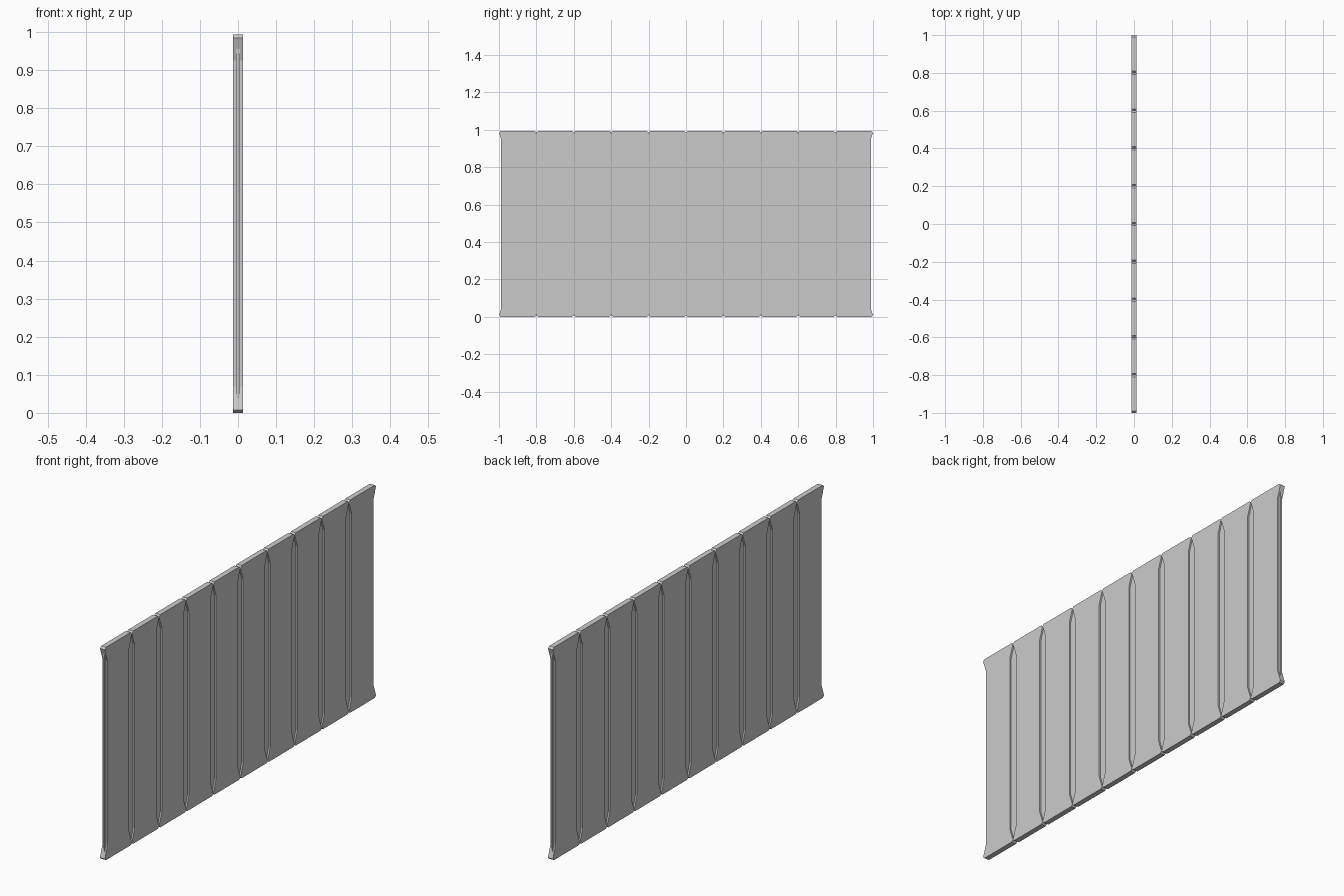
import bpy, bmesh

if "Cube" in bpy.data.objects:
    bpy.data.objects.remove(bpy.data.objects["Cube"])

T = 0.0125      # half thickness of the planks
TOP = 0.993     # panel height
W = 0.2         # plank width


def extruded_outline(name, outline, half, y=0.0):
    """Prism from a (y, z) outline, extruded along x."""
    bm = bmesh.new()
    face = bm.faces.new([bm.verts.new((-half, p, z)) for p, z in outline])
    res = bmesh.ops.extrude_face_region(bm, geom=[face])
    verts = [v for v in res["geom"] if isinstance(v, bmesh.types.BMVert)]
    bmesh.ops.translate(bm, verts=verts, vec=(2 * half, 0, 0))
    bmesh.ops.recalc_face_normals(bm, faces=bm.faces[:])
    mesh = bpy.data.meshes.new(name)
    bm.to_mesh(mesh)
    bm.free()
    obj = bpy.data.objects.new(name, mesh)
    obj.location.y = y
    bpy.context.collection.objects.link(obj)
    return obj


# Planks: waisted sides, clipped corners
h = W / 2
right_side = [(h - 0.009, 0), (h, 0.008), (h - 0.02, 0.068),
              (h - 0.02, TOP - 0.068), (h, TOP - 0.008), (h - 0.009, TOP)]
outline = right_side + [(-y, z) for y, z in reversed(right_side)]
for i in range(10):
    extruded_outline(f"plank_{i + 1}", outline, T, -0.9 + i * W)

# Thin core board that closes the gaps between planks
e = 0.99
extruded_outline("core_board", [(-e, 0.012), (e, 0.012), (e, TOP - 0.012), (-e, TOP - 0.012)], 0.005)
